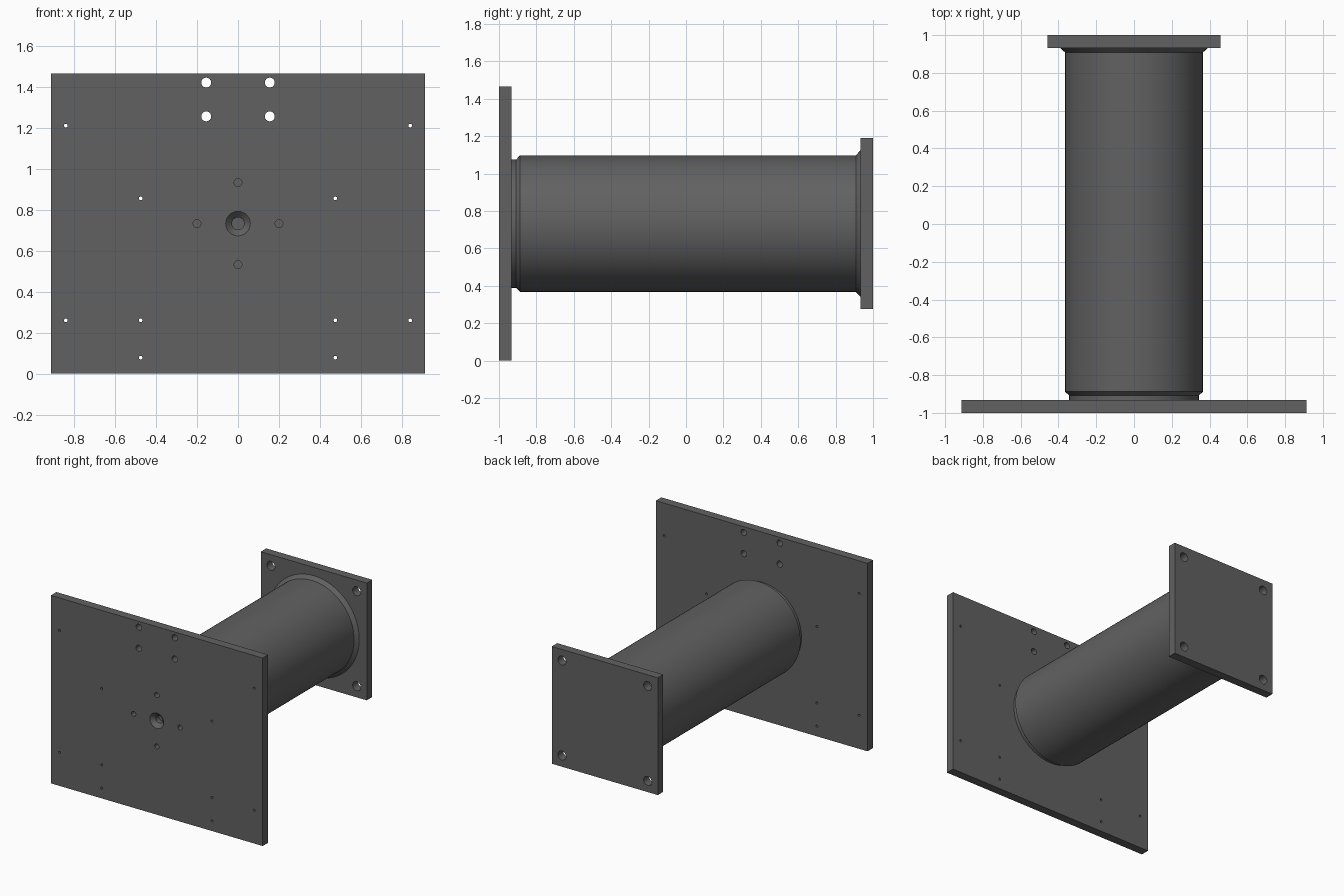
import bpy
import bmesh
from math import cos, sin, pi, radians

default = bpy.data.objects.get("Cube")
if default:
    bpy.data.objects.remove(default, do_unlink=True)

AXIS_Z = 0.732  # height of the tube axis

steel = bpy.data.materials.new("dark grey steel")
steel.diffuse_color = (0.12, 0.12, 0.12, 1)
steel.use_nodes = True
steel.node_tree.nodes["Principled BSDF"].inputs["Base Color"].default_value = (0.12, 0.12, 0.12, 1)


def add_object(name, bm):
    bmesh.ops.recalc_face_normals(bm, faces=bm.faces)
    mesh = bpy.data.meshes.new(name)
    bm.to_mesh(mesh)
    bm.free()
    mesh.materials.append(steel)
    obj = bpy.data.objects.new(name, mesh)
    bpy.context.collection.objects.link(obj)
    return obj


def activate(obj):
    bpy.ops.object.select_all(action='DESELECT')
    obj.select_set(True)
    bpy.context.view_layer.objects.active = obj


def turn(bm, x, z, profile, sides):
    """Closed turned solid along y from (y, radius) pairs."""
    rings = [[bm.verts.new((x + r * cos(2 * pi * i / sides), y, z + r * sin(2 * pi * i / sides)))
              for i in range(sides)] for y, r in profile]
    for a, b in zip(rings, rings[1:]):
        for i in range(sides):
            j = (i + 1) % sides
            bm.faces.new((a[i], a[j], b[j], b[i]))
    bm.faces.new(rings[0])
    bm.faces.new(rings[-1])


def drilled_plate(name, half_x, y0, y1, z0, z1, drills):
    bm = bmesh.new()
    bmesh.ops.create_cube(bm, size=1)
    for v in bm.verts:
        v.co = (v.co.x * 2 * half_x, y1 if v.co.y > 0 else y0, z1 if v.co.z > 0 else z0)
    plate = add_object(name, bm)
    cut = bmesh.new()
    for x, z, profile in drills:
        turn(cut, x, z, profile, 32)
    cutter = add_object(name + "_cutter", cut)
    cutter.hide_render = True
    mod = plate.modifiers.new("holes", 'BOOLEAN')
    mod.operation = 'DIFFERENCE'
    mod.solver = 'EXACT'
    mod.object = cutter
    activate(plate)
    bpy.ops.object.modifier_apply(modifier=mod.name)
    bpy.data.objects.remove(cutter, do_unlink=True)
    bpy.ops.object.shade_smooth_by_angle(angle=radians(30))


def hole(r, y0, y1):
    return [(y0, r), (y1, r)]


# Large front plate: mirrored bolt holes, ring of pin holes, countersunk centre
through = (-1.1, -0.8)
drills = []
for side in (-1, 1):
    for z in (1.42, 1.255):
        drills.append((side * 0.155, z, hole(0.024, *through)))
    for x, z in ((0.84, 1.21), (0.84, 0.26), (0.475, 0.855), (0.475, 0.26), (0.475, 0.078)):
        drills.append((side * x, z, hole(0.009, *through)))
    drills.append((side * 0.2, AXIS_Z, hole(0.019, *through)))
    drills.append((0, AXIS_Z + side * 0.2, hole(0.019, *through)))
drills.append((0, AXIS_Z, [(-1.01, 0.07), (-0.97, 0.03), (-0.8, 0.03)]))
drilled_plate("front_plate", 0.913, -1, -0.932, 0, 1.465, drills)

# Square rear flange with four corner bolt holes
corners = [(sx * 0.37, AXIS_Z + sz * 0.37, hole(0.035, 0.8, 1.1)) for sx in (-1, 1) for sz in (-1, 1)]
drilled_plate("rear_flange", 0.457, 0.933, 1, AXIS_Z - 0.457, AXIS_Z + 0.457, corners)

# Tube with a stepped, chamfered front end and a flared weld at the rear
bm = bmesh.new()
turn(bm, 0, AXIS_Z, [(-0.932, 0.343), (-0.908, 0.343), (-0.888, 0.365),
                     (0.908, 0.365), (0.933, 0.392)], 96)
activate(add_object("tube", bm))
bpy.ops.object.shade_smooth_by_angle(angle=radians(30))
